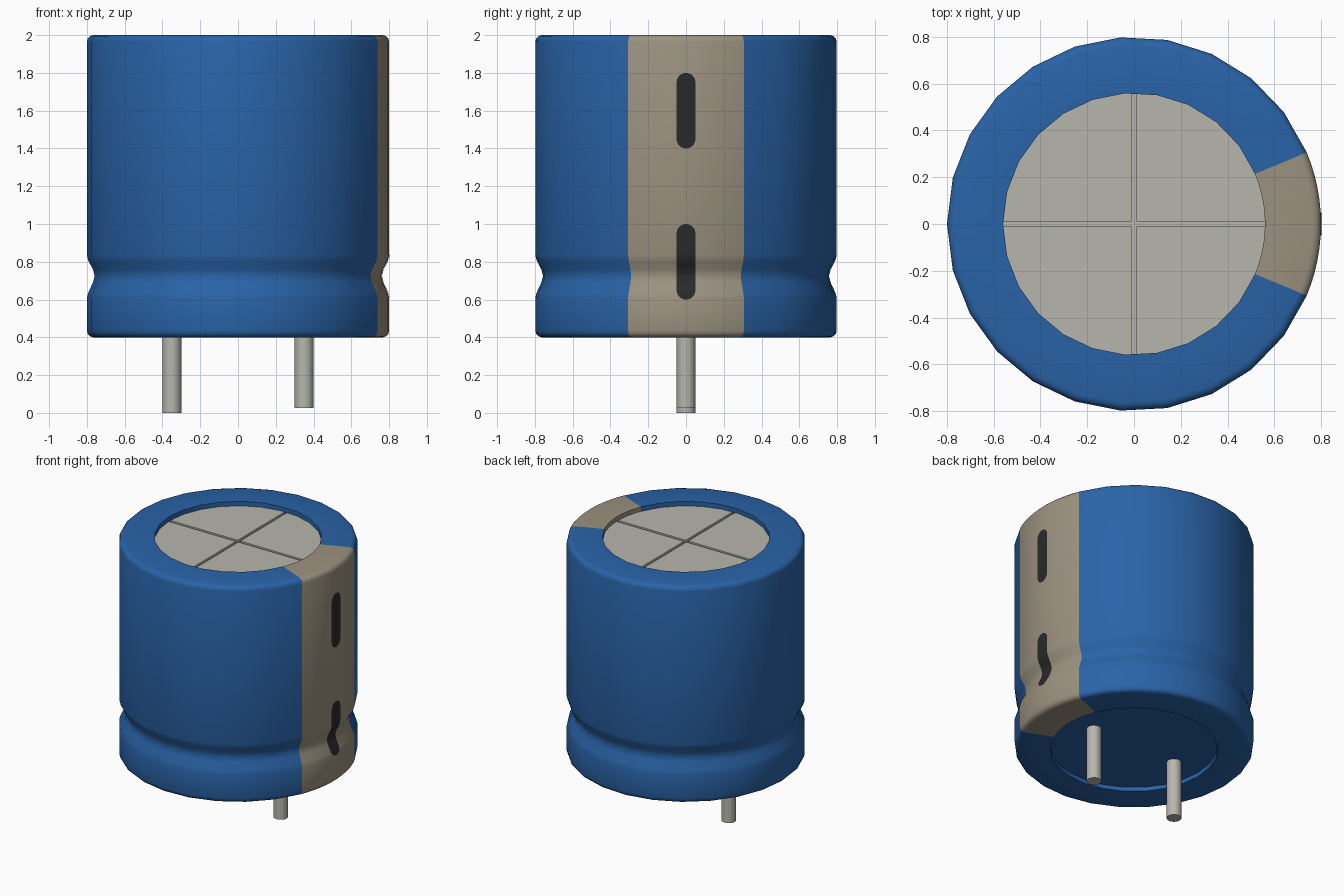
import bpy, bmesh
from math import sin, cos, radians, asin, atan2, sqrt, pi

if "Cube" in bpy.data.objects:
    bpy.data.objects.remove(bpy.data.objects["Cube"])

R_IN = 0.56
# Sleeve profile (radius, z): bottom lip, wall with groove, top lip
PROFILE = [(R_IN, 0.43), (R_IN, 0.40), (0.765, 0.40), (0.783, 0.405), (0.795, 0.417), (0.80, 0.435),
           (0.80, 0.61), (0.792, 0.638), (0.768, 0.69), (0.759, 0.725), (0.768, 0.76), (0.792, 0.805),
           (0.80, 0.835), (0.80, 1.965), (0.795, 1.983), (0.783, 1.995), (0.765, 2.0),
           (R_IN, 2.0), (R_IN, 1.965)]


def material(name, rgb):
    m = bpy.data.materials.new(name)
    m.diffuse_color = (*rgb, 1)
    m.use_nodes = True
    m.node_tree.nodes["Principled BSDF"].inputs["Base Color"].default_value = m.diffuse_color
    return m


BLUE = material("blue", (0.022, 0.125, 0.39))
BEIGE = material("beige", (0.33, 0.29, 0.215))
DARK = material("dark", (0.022, 0.022, 0.022))
METAL = material("metal", (0.47, 0.47, 0.42))


def add(name, verts, faces, mat, smooth=True):
    mesh = bpy.data.meshes.new(name)
    mesh.from_pydata(verts, [], faces)
    mesh.materials.append(mat)
    ob = bpy.data.objects.new(name, mesh)
    bpy.context.collection.objects.link(ob)
    if smooth:
        bpy.ops.object.select_all(action='DESELECT')
        ob.select_set(True)
        bpy.context.view_layer.objects.active = ob
        bpy.ops.object.shade_smooth_by_angle(angle=radians(35))
    return ob


def grid_faces(rows, cols):
    return [(i * cols + j, i * cols + j + 1, (i + 1) * cols + j + 1, (i + 1) * cols + j)
            for i in range(rows - 1) for j in range(cols - 1)]


def angles(a0, a1, n):
    return [radians(a0 + (a1 - a0) * k / n) for k in range(n + 1)]


def sleeve(name, arc, mat):
    verts = [(r * cos(a), r * sin(a), z) for r, z in PROFILE for a in arc]
    return add(name, verts, grid_faces(len(PROFILE), len(arc)), mat)


def wall_radius(z):
    for (r0, z0), (r1, z1) in zip(PROFILE[5:], PROFILE[6:14]):
        if z0 <= z <= z1:
            return r0 + (r1 - r0) * (z - z0) / (z1 - z0)
    return 0.8


# Sleeve and polarity stripe
body_arc = angles(22.5, 337.5, 22)
stripe_arc = angles(-22.5, 22.5, 12)
sleeve("sleeve", body_arc, BLUE)
sleeve("polarity_stripe", stripe_arc, BEIGE)


# Base and lower layer of the lid
rim = body_arc[:-1] + [a + 2 * pi for a in stripe_arc[:-1]]


def disc(name, z, mat, up):
    pts = [(R_IN * cos(a), R_IN * sin(a), z) for a in rim]
    order = range(len(pts))
    add(name, pts, [tuple(order if up else reversed(order))], mat, False)


disc("base_seal", 0.43, BLUE, False)
disc("lid_groove_floor", 1.95, METAL, True)


# Four lid quarters separated by a cross of vent grooves
def lid_quarter(k):
    g, zt, zb = 0.01, 1.967, 1.95
    lim = asin(g / R_IN)
    arc = [lim] + sorted(b for b in ((a - k * pi / 2) % (2 * pi) for a in rim)
                         if lim + 0.01 < b < pi / 2 - lim - 0.01) + [pi / 2 - lim]
    pts = [(g, g)] + [(R_IN * cos(a), R_IN * sin(a)) for a in arc]
    c, s = round(cos(k * pi / 2)), round(sin(k * pi / 2))
    pts = [(x * c - y * s, x * s + y * c) for x, y in pts]
    n = len(pts)
    verts = [(x, y, z) for z in (zb, zt) for x, y in pts]
    faces = [tuple(range(n, 2 * n))]
    faces += [(i, (i + 1) % n, n + (i + 1) % n, n + i) for i in range(n)]
    add(f"lid_quarter_{k + 1}", verts, faces, METAL, False)


for k in range(4):
    lid_quarter(k)


# Dark rounded marks that follow the stripe surface
def mark(name, z0, z1, w=0.05):
    cap = [w * (1 - cos(radians(t))) for t in range(0, 91, 15)]
    zs = [z0 + d for d in cap] + [z0 + w + (z1 - z0 - 2 * w) * k / 20 for k in range(1, 20)]
    zs += [z1 - d for d in reversed(cap)]
    verts = []
    for z in zs:
        d = max(0, w - min(z - z0, z1 - z))
        half = max(sqrt(max(0, w * w - d * d)), 0.001)
        r = wall_radius(z) + 0.003
        for y in (-half, 0, half):
            verts.append((sqrt(r * r - y * y), y, z))
    add(name, verts, grid_faces(len(zs), 3), DARK)


mark("lower_mark", 0.6, 1.0)
mark("upper_mark", 1.4, 1.8)


# Two leads, the left one slightly longer
def lead(name, x, z0, z1=0.44, r=0.05, n=16):
    ring = [(x + r * cos(2 * pi * k / n), r * sin(2 * pi * k / n)) for k in range(n)]
    verts = [(px, py, z) for z in (z0, z1) for px, py in ring]
    faces = [(k, (k + 1) % n, n + (k + 1) % n, n + k) for k in range(n)]
    faces += [tuple(reversed(range(n))), tuple(range(n, 2 * n))]
    add(name, verts, faces, METAL)


lead("long_lead", -0.35, 0.0)
lead("short_lead", 0.35, 0.025)
